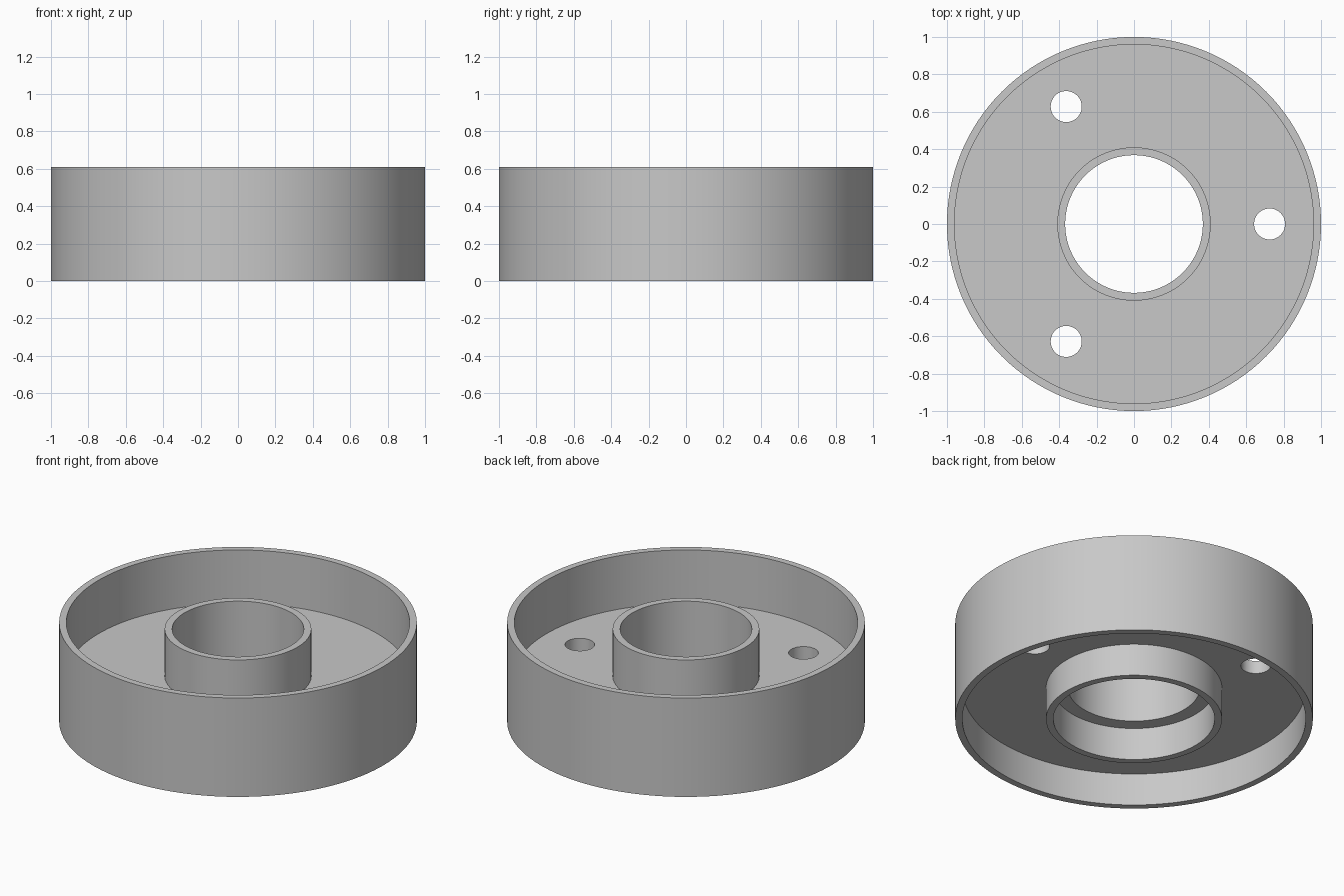
import bpy
import bmesh
from math import radians, cos, sin, tau

if "Cube" in bpy.data.objects:
    bpy.data.objects.remove(bpy.data.objects["Cube"], do_unlink=True)

SEGMENTS = 128
HEIGHT = 0.61
WEB_LOW, WEB_HIGH = 0.2, 0.28
HUB_TOP = 0.57

# Single grey metal
grey = bpy.data.materials.new("plain_grey")
grey.use_nodes = True
colour = (0.58, 0.58, 0.58, 1)
grey.diffuse_color = colour
grey.node_tree.nodes["Principled BSDF"].inputs["Base Color"].default_value = colour


def lathe(name, profile):
    """Spin a closed (radius, height) profile around the z axis."""
    bm = bmesh.new()
    rings = []
    for i in range(SEGMENTS):
        a = tau * i / SEGMENTS
        rings.append([bm.verts.new((r * cos(a), r * sin(a), z)) for r, z in profile])
    for i, ring in enumerate(rings):
        following = rings[(i + 1) % SEGMENTS]
        for j in range(len(profile)):
            k = (j + 1) % len(profile)
            bm.faces.new((ring[j], following[j], following[k], ring[k]))
    bmesh.ops.recalc_face_normals(bm, faces=bm.faces)
    mesh = bpy.data.meshes.new(name)
    bm.to_mesh(mesh)
    bm.free()
    mesh.materials.append(grey)
    obj = bpy.data.objects.new(name, mesh)
    bpy.context.collection.objects.link(obj)
    return obj


# Outer wall, thin web, upper collar and wider lower socket in one section
body = lathe("flanged_ring", [
    (1.0, 0), (1.0, HEIGHT), (0.96, HEIGHT), (0.96, WEB_HIGH),
    (0.41, WEB_HIGH), (0.41, HUB_TOP), (0.368, HUB_TOP), (0.368, WEB_LOW),
    (0.451, WEB_LOW), (0.451, 0), (0.492, 0), (0.492, WEB_LOW),
    (0.96, WEB_LOW), (0.96, 0),
])

# Three bolt holes through the web
for angle in (0, 120, 240):
    a = radians(angle)
    bpy.ops.mesh.primitive_cylinder_add(
        vertices=48, radius=0.083, depth=0.2,
        location=(0.725 * cos(a), 0.725 * sin(a), (WEB_LOW + WEB_HIGH) / 2))
    cutter = bpy.context.object
    cutter.name = "bolt_hole_cutter"
    cutter.hide_render = True
    cutter.data.materials.append(grey)
    cut = body.modifiers.new("bolt_hole", "BOOLEAN")
    cut.operation = "DIFFERENCE"
    cut.solver = "EXACT"
    cut.object = cutter
    bpy.ops.object.select_all(action="DESELECT")
    body.select_set(True)
    bpy.context.view_layer.objects.active = body
    bpy.ops.object.modifier_apply(modifier=cut.name)
    bpy.data.objects.remove(cutter, do_unlink=True)

bpy.ops.object.shade_smooth_by_angle(angle=radians(30))
